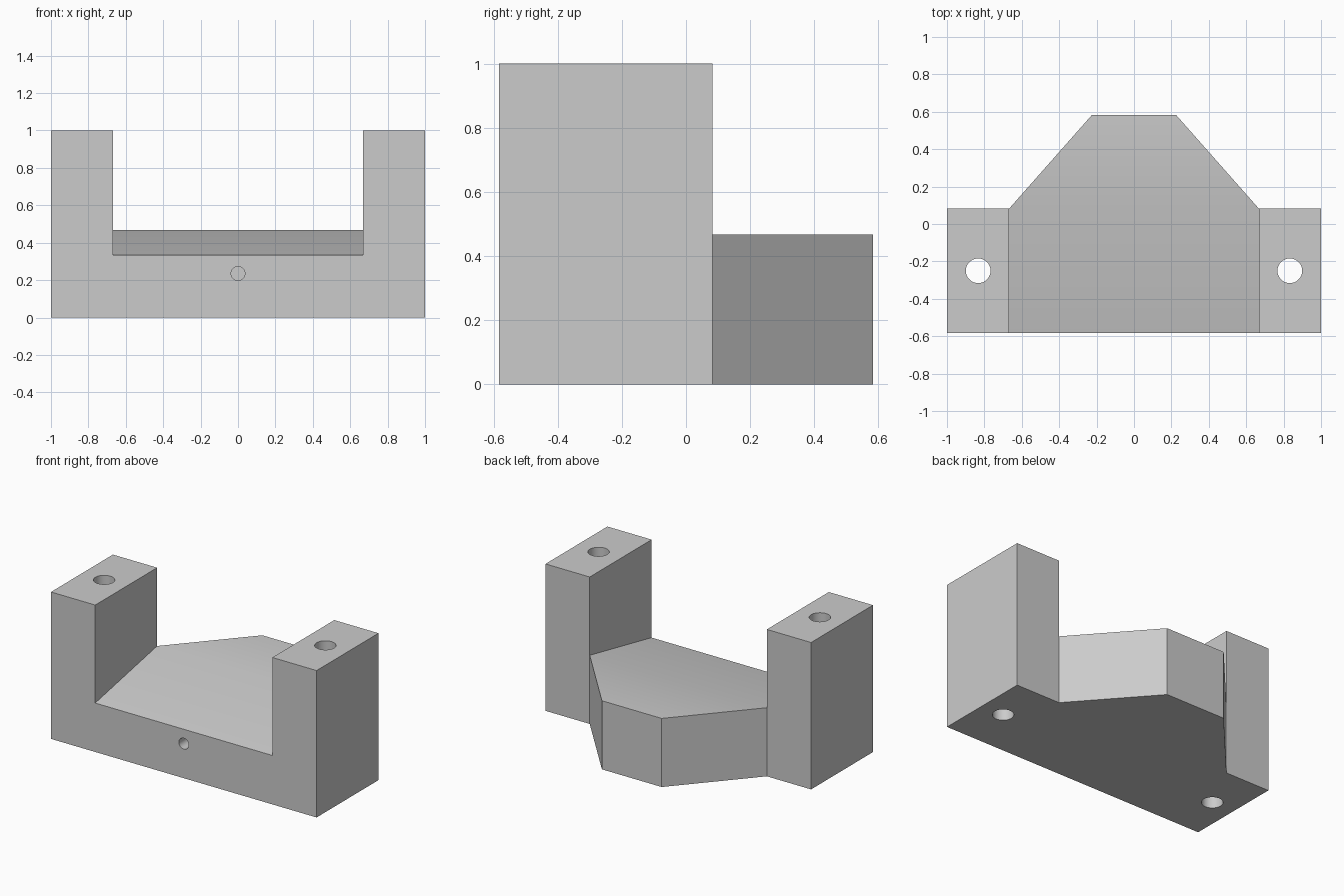
import bpy
import bmesh
import math
from mathutils import Vector

cube = bpy.data.objects.get("Cube")
if cube:
    bpy.data.objects.remove(cube, do_unlink=True)

# Main dimensions
HALF = 1.0           # half of the overall width
INNER = 0.667        # inner face of each post
TIP = 0.225          # half width of the tongue's end
FRONT, MID, BACK = -0.583, 0.083, 0.583
FLOOR_FRONT, FLOOR_BACK = 0.333, 0.467

grey = bpy.data.materials.new("plain grey")
grey.use_nodes = True
colour = (0.6, 0.6, 0.6, 1)
grey.diffuse_color = colour
grey.node_tree.nodes["Principled BSDF"].inputs["Base Color"].default_value = colour

# U-shaped front profile, extruded to the back of the posts
bm = bmesh.new()
profile = [(-HALF, 0), (-INNER, 0), (INNER, 0), (HALF, 0), (HALF, 1),
           (INNER, 1), (INNER, FLOOR_FRONT), (-INNER, FLOOR_FRONT),
           (-INNER, 1), (-HALF, 1)]
face = bm.faces.new([bm.verts.new((x, FRONT, z)) for x, z in profile])
ext = bmesh.ops.extrude_face_region(bm, geom=[face], use_keep_orig=True)
back = [v for v in ext["geom"] if isinstance(v, bmesh.types.BMVert)]
bmesh.ops.translate(bm, verts=back, vec=(0, MID - FRONT, 0))

# Floor ramps up towards the back
for v in back:
    if abs(v.co.z - FLOOR_FRONT) < 0.01:
        v.co.z = FLOOR_BACK

# Split the back into post, tongue root, post
for side in (-1, 1):
    pair = [v for v in back if abs(v.co.x - side * INNER) < 0.01 and v.co.z < 0.9]
    bmesh.ops.connect_vert_pair(bm, verts=pair)

# Tapered tongue grows from the middle of the back
root = next(f for f in bm.faces
            if all(abs(v.co.y - MID) < 0.01 and abs(v.co.x) < INNER + 0.01
                   for v in f.verts))
tongue = bmesh.ops.extrude_discrete_faces(bm, faces=[root])["faces"][0]
for v in tongue.verts:
    v.co.y = BACK
    v.co.x = math.copysign(TIP, v.co.x)

bmesh.ops.recalc_face_normals(bm, faces=bm.faces)
mesh = bpy.data.meshes.new("bracket_body")
bm.to_mesh(mesh)
bm.free()
body = bpy.data.objects.new("bracket_body", mesh)
bpy.context.collection.objects.link(body)
mesh.materials.append(grey)


def drill(name, radius, depth, location, rotation=(0, 0, 0)):
    """Cut a round hole in the body and discard the cutter."""
    bpy.ops.mesh.primitive_cylinder_add(vertices=48, radius=radius, depth=depth,
                                        location=location, rotation=rotation)
    cutter = bpy.context.object
    cutter.name = name
    cutter.hide_render = True
    cutter.data.materials.append(grey)
    mod = body.modifiers.new(name, 'BOOLEAN')
    mod.operation = 'DIFFERENCE'
    mod.solver = 'EXACT'
    mod.object = cutter
    bpy.context.view_layer.objects.active = body
    bpy.ops.object.modifier_apply(modifier=name)
    bpy.data.objects.remove(cutter, do_unlink=True)


# Bolt holes through both posts, blind pilot hole in the front
for side, label in ((-1, "right"), (1, "left")):
    drill(label + "_bolt_hole", 0.066, 2.4, (side * 0.833, -0.25, 0.5))
drill("front_pilot_hole", 0.037, 0.66, (0, FRONT, 0.235), (math.pi / 2, 0, 0))

# Smooth shading with crisp edges
bpy.ops.object.select_all(action='DESELECT')
body.select_set(True)
bpy.context.view_layer.objects.active = body
bpy.ops.object.shade_smooth_by_angle(angle=math.radians(30))
